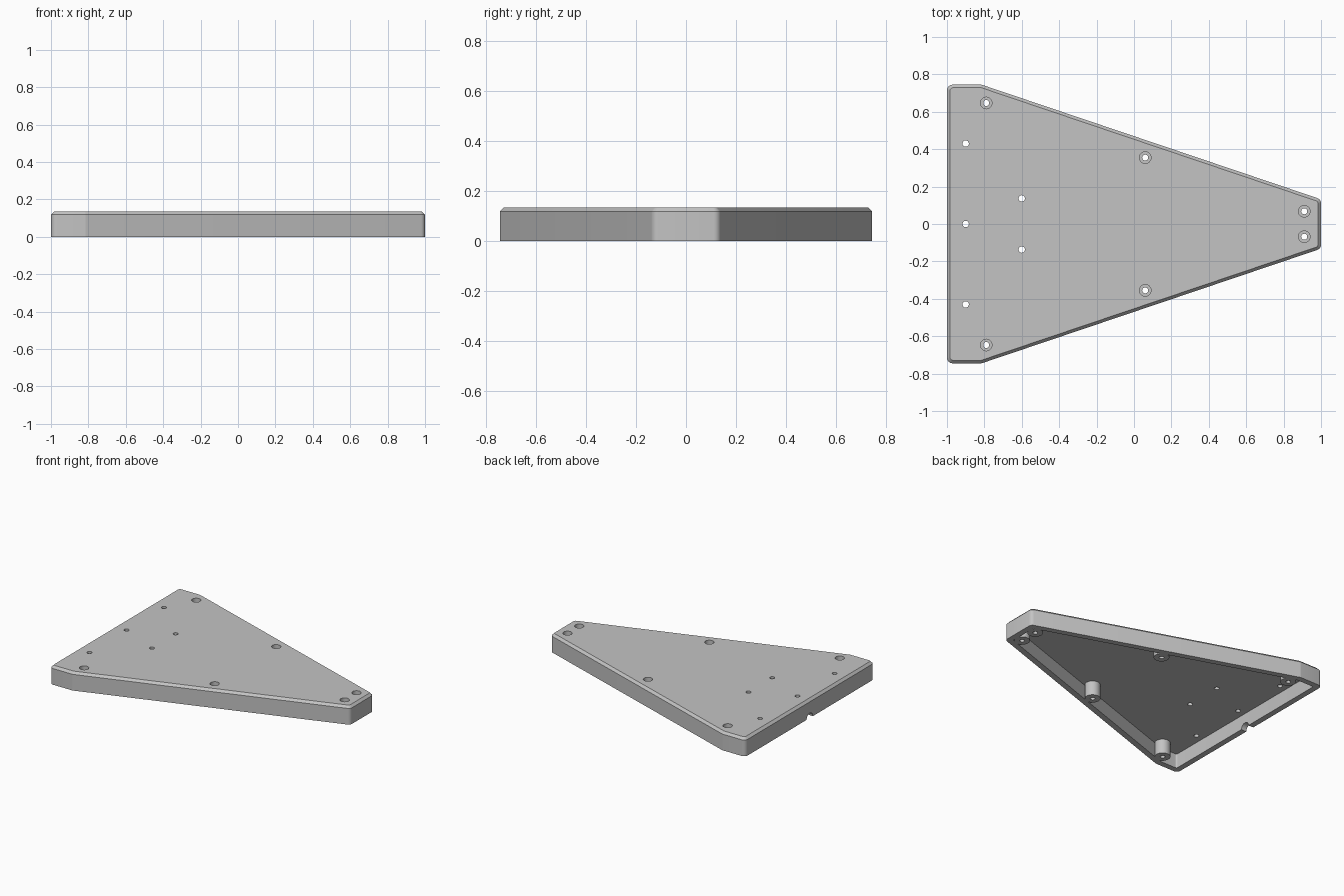
import bpy, bmesh
from math import pi, cos, sin
from mathutils import Vector

cube = bpy.data.objects.get("Cube")
if cube:
    bpy.data.objects.remove(cube, do_unlink=True)

TOP, PLATE, SHOULDER = 0.135, 0.105, 0.118
WALL, BEVEL = 0.042, 0.016
CORNERS = [Vector(c) for c in ((-1, -0.745), (-0.815, -0.745), (1, -0.132),
                               (1, 0.132), (-0.815, 0.745), (-1, 0.745))]

grey = bpy.data.materials.new("light grey plastic")
grey.use_nodes = True
colour = (0.55, 0.55, 0.55, 1)
grey.diffuse_color = colour
grey.node_tree.nodes["Principled BSDF"].inputs["Base Color"].default_value = colour


def outline(inset, radius, steps=6):
    """Tapered plan, moved inward by inset, with rounded corners."""
    n = len(CORNERS)
    points = []
    for i, corner in enumerate(CORNERS):
        d1 = (corner - CORNERS[i - 1]).normalized()
        d2 = (CORNERS[(i + 1) % n] - corner).normalized()
        n1, n2 = Vector((-d1.y, d1.x)), Vector((-d2.y, d2.x))
        mitre = (n1 + n2) / (1 + n1.dot(n2))
        centre = corner + mitre * (inset + radius)
        for k in range(steps + 1):
            normal = n1.slerp(n2, k / steps)
            points.append(centre - normal * radius)
    return points


def make_object(name, bm):
    bmesh.ops.recalc_face_normals(bm, faces=bm.faces)
    mesh = bpy.data.meshes.new(name)
    bm.to_mesh(mesh)
    bm.free()
    mesh.materials.append(grey)
    obj = bpy.data.objects.new(name, mesh)
    bpy.context.collection.objects.link(obj)
    return obj


def loft(bm, rings):
    """Skin a closed solid through rings of equal point count."""
    loops = [[bm.verts.new(p) for p in ring] for ring in rings]
    n = len(loops[0])
    for a, b in zip(loops, loops[1:]):
        for i in range(n):
            j = (i + 1) % n
            bm.faces.new((a[i], a[j], b[j], b[i]))
    bm.faces.new(loops[0])
    bm.faces.new(loops[-1])


def turned(bm, x, y, profile, sides=32):
    """Solid of revolution from (radius, height) pairs."""
    loft(bm, [[(x + r * cos(2 * pi * i / sides), y + r * sin(2 * pi * i / sides), z)
               for i in range(sides)] for r, z in profile])


def combine(target, helper, operation):
    mod = target.modifiers.new(operation, 'BOOLEAN')
    mod.operation, mod.object, mod.solver = operation, helper, 'EXACT'
    bpy.ops.object.select_all(action='DESELECT')
    bpy.context.view_layer.objects.active = target
    target.select_set(True)
    bpy.ops.object.modifier_apply(modifier=mod.name)
    bpy.data.objects.remove(helper, do_unlink=True)


# Hollow cover: inner ceiling, inner wall, rim, outer wall, bevelled top edge
bm = bmesh.new()
sections = ((WALL, 0.012, PLATE), (WALL, 0.012, 0), (0, 0.03, 0),
            (0, 0.03, SHOULDER), (BEVEL, 0.018, TOP))
loft(bm, [[(p.x, p.y, z) for p in outline(inset, r)] for inset, r, z in sections])
cover = make_object("tapered_cover", bm)

# Screw bosses under the top plate
screws = [(x, side * y) for x, y in ((-0.79, 0.647), (0.06, 0.355), (0.91, 0.068))
          for side in (-1, 1)]
bm = bmesh.new()
for x, y in screws:
    turned(bm, x, y, ((0.052, 0), (0.052, PLATE + 0.01)))
combine(cover, make_object("screw_bosses", bm), 'UNION')

# Counterbored screw holes and small plain holes
bm = bmesh.new()
for x, y in screws:
    turned(bm, x, y, ((0.016, -0.05), (0.016, 0.075), (0.031, 0.075), (0.031, 0.2)))
for x, y in ((-0.9, -0.43), (-0.9, 0), (-0.9, 0.43), (-0.6, -0.137), (-0.6, 0.137)):
    turned(bm, x, y, ((0.017, 0.05), (0.017, 0.2)), 24)
combine(cover, make_object("hole_cutter", bm), 'DIFFERENCE')

# Round cable notch in the wide end wall
bm = bmesh.new()
loft(bm, [[(x, 0.036 * cos(2 * pi * i / 24), 0.036 * sin(2 * pi * i / 24))
           for i in range(24)] for x in (-1.1, -0.93)])
combine(cover, make_object("notch_cutter", bm), 'DIFFERENCE')

bpy.ops.object.shade_smooth_by_angle(angle=0.5)
